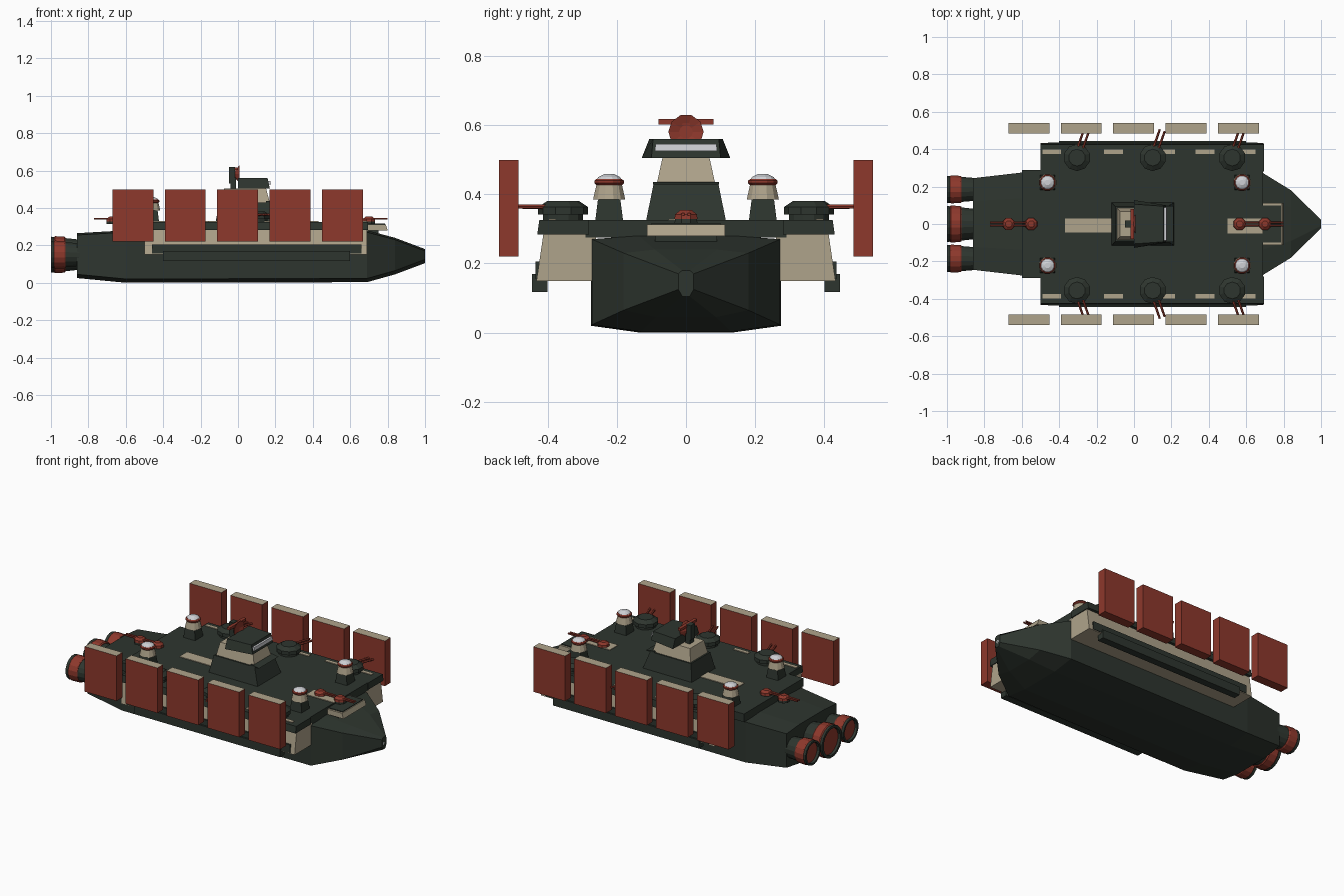
import bpy, bmesh, math
from mathutils import Vector

if "Cube" in bpy.data.objects:
    bpy.data.objects.remove(bpy.data.objects["Cube"])


def material(name, rgb):
    m = bpy.data.materials.new(name)
    m.diffuse_color = (*rgb, 1)
    m.use_nodes = True
    m.node_tree.nodes["Principled BSDF"].inputs["Base Color"].default_value = m.diffuse_color
    return m


DARK = material("dark green", (0.027, 0.036, 0.028))
RED = material("rust red", (0.27, 0.040, 0.025))
BEIGE = material("beige", (0.43, 0.37, 0.26))
WHITE = material("pale grey", (0.62, 0.63, 0.66))


def finish(name, bm, *mats):
    bmesh.ops.recalc_face_normals(bm, faces=bm.faces)
    me = bpy.data.meshes.new(name)
    bm.to_mesh(me)
    bm.free()
    for m in mats:
        me.materials.append(m)
    ob = bpy.data.objects.new(name, me)
    bpy.context.collection.objects.link(ob)
    return ob


def loft(name, rings, mat, cap=True):
    """Skin a list of equal-length point rings."""
    bm = bmesh.new()
    vs = [[bm.verts.new(p) for p in r] for r in rings]
    n = len(vs[0])
    for a, b in zip(vs, vs[1:]):
        for i in range(n):
            j = (i + 1) % n
            bm.faces.new((a[i], a[j], b[j], b[i]))
    if cap:
        bm.faces.new(vs[0])
        bm.faces.new(vs[-1])
    return finish(name, bm, mat)


def block(name, mat, lo, hi, z0, z1):
    """Box whose bottom and top rectangles (x0, x1, y0, y1) may differ."""
    def ring(r, z):
        return [(r[0], r[2], z), (r[1], r[2], z), (r[1], r[3], z), (r[0], r[3], z)]
    return loft(name, [ring(lo, z0), ring(hi or lo, z1)], mat)


def lathe(name, mat, base, axis, profile, n=12, cap=True):
    """Turned part: profile is (distance along axis, radius)."""
    base, axis = Vector(base), Vector(axis).normalized()
    q = Vector((0, 0, 1)).rotation_difference(axis)
    rings = [[base + q @ Vector((r * math.cos(math.tau * (i + .5) / n),
                                 r * math.sin(math.tau * (i + .5) / n), d))
              for i in range(n)] for d, r in profile]
    return loft(name, rings, mat, cap)


# Hull: sections of x, half width, bottom, top
sections = [(-.86, .245, .025, .265), (-.6, .275, 0, .28), (.69, .272, .003, .28),
            (.84, .18, .045, .24), (1, .022, .105, .18)]
loft("hull", [[(x, -w, b + .02), (x, -w * .48, b), (x, w * .48, b), (x, w, b + .02),
               (x, w, t - .01), (x, w * .5, t), (x, -w * .5, t), (x, -w, t - .01)]
              for x, w, b, t in sections], DARK)
lathe("bow_lamp", WHITE, (.995, 0, .14), (1, 0, 0), [(0, .014), (.005, .012)], 6)

# Main deck
block("main_deck", DARK, (-.6, .69, -.29, .29), None, .275, .325)
block("aft_deck_strip", BEIGE, (-.37, -.1, -.045, .03), None, .323, .329)
block("fore_deck_strip", BEIGE, (.5, .69, -.05, .03), None, .323, .329)

# Forward platform over the bow
block("bow_platform", BEIGE, (.68, .80, -.112, .112), (.68, .79, -.112, .112), .28, .312)
block("bow_platform_top", DARK, (.68, .785, -.10, .10), None, .311, .317)
block("bow_platform_foot", DARK, (.68, .75, -.09, .09), None, .24, .28)

# Side sponsons, ledges, armour panels
for s, side in ((1, "left"), (-1, "right")):
    block(f"sponson_{side}", BEIGE, (-.5, .69, s * .26, s * .432),
          (-.5, .69, s * .26, s * .412), .15, .285)
    block(f"sponson_cap_{side}", DARK, (-.5, .695, s * .28, s * .43),
          (-.5, .695, s * .28, s * .424), .283, .325)
    block(f"side_ledge_{side}", DARK, (-.4, .6, s * .40, s * .445), None, .117, .17)
    block(f"side_strip_{side}", DARK, (-.46, .66, s * .42, s * .435), None, .155, .205)
    for x in (-.44, -.11, .17, .38, .60):
        block(f"deck_hatch_{side}", BEIGE, (x - .05, x + .05, s * .375, s * .398), None, .323, .329)
    for i in range(5):
        x = -.562 + i * .28
        p = block(f"armour_panel_{side}", RED, (x - .109, x + .109, s * .484, s * .541),
                  None, .22, .499)
        p.data.materials.append(BEIGE)
        for f in p.data.polygons:
            if f.normal.z > .5:
                f.material_index = 1

    # Side gun turrets with twin barrels
    for x in (-.305, .10, .525):
        y = s * .355
        lathe(f"turret_ring_{side}", DARK, (x, y, .325), (0, 0, 1), [(0, .06), (.018, .06)])
        lathe(f"turret_{side}", DARK, (x, y, .341), (0, 0, 1),
              [(0, .072), (.022, .072), (.04, .045)], 10)
        d = Vector((.35, s, 0)).normalized()
        side_v = Vector((-d.y, d.x, 0))
        for k in (-1, 1):
            p = Vector((x, y, .364)) + d * .03 + side_v * k * .014
            lathe(f"turret_barrel_{side}", RED, p, d, [(0, .007), (.125, .006)], 6)

    # Sensor domes
    for x in (-.462, .578):
        y = s * .222
        block(f"dome_base_{side}", DARK, (x - .04, x + .04, y - .04, y + .04),
              (x - .032, x + .032, y - .032, y + .032), .325, .388)
        lathe(f"dome_collar_{side}", BEIGE, (x, y, .385), (0, 0, 1), [(0, .048), (.043, .038)])
        lathe(f"dome_ring_{side}", RED, (x, y, .426), (0, 0, 1),
              [(0, .038), (.006, .044), (.013, .044), (.018, .038)])
        lathe(f"dome_cap_{side}", WHITE, (x, y, .441), (0, 0, 1),
              [(0, .039), (.009, .032), (.017, .015)])

# Centreline small guns
for x, d in ((-.67, -1), (-.55, -1), (.565, 1), (.70, 1)):
    lathe("small_gun_mount", DARK, (x, 0, .315), (0, 0, 1), [(0, .036), (.017, .034)], 8)
    lathe("small_gun", RED, (x, 0, .328), (0, 0, 1), [(0, .036), (.014, .034), (.026, .018)], 8)
    for y in (-.009, .009):
        lathe("small_gun_barrel", RED, (x, y, .342), (d, 0, 0), [(0, .006), (.10, .005)], 6)

# Bridge tower
block("tower_base", DARK, (-.12, .215, -.115, .115), (-.10, .18, -.094, .094), .325, .428)
block("tower_middle", BEIGE, (-.09, .17, -.085, .085), (-.075, .15, -.068, .068), .428, .505)


def head(z, x0, x1, w0, w1):
    return [(x0, -w0, z), (x1, -w1, z), (x1, w1, z), (x0, w0, z)]


loft("bridge_head", [head(.505, 0, .17, .128, .10), head(.56, 0, .158, .106, .095)], DARK)
block("bridge_window", WHITE, (.15, .176, -.09, .09), (.15, .173, -.088, .088), .525, .545)
block("bridge_sill", DARK, (.15, .21, -.095, .095), (.15, .175, -.095, .095), .428, .436)

# Radar: post, back box, dish and cross bar
block("radar_post", DARK, (-.04, -.01, -.02, .02), None, .50, .56)
block("radar_back", DARK, (-.047, -.016, -.02, .02), None, .53, .62)
lathe("radar_dish", RED, (-.016, 0, .58), (1, 0, 0), [(0, .02), (.024, .051), (.014, .02)], 10)
block("radar_bar", RED, (-.02, 0, -.08, .08), None, .602, .617)

# Engines: pipe, red band, rim and pale inner plate
for y, r in ((-.185, .074), (0, .098), (.185, .074)):
    c = (-.80, y, .15)
    lathe("engine_pipe", DARK, c, (-1, 0, 0),
          [(0, r * .85), (.06, r * .85), (.13, r * .93), (.20, r), (.20, r * .84), (.15, r * .8)], 16)
    lathe("engine_band", RED, c, (-1, 0, 0), [(.122, r * .95), (.128, r), (.178, r * 1.03), (.184, r * .98)], 16)
    lathe("engine_glow", WHITE, (-.947, y, .15), (-1, 0, 0), [(0, r * .8), (.006, r * .8)], 16)
